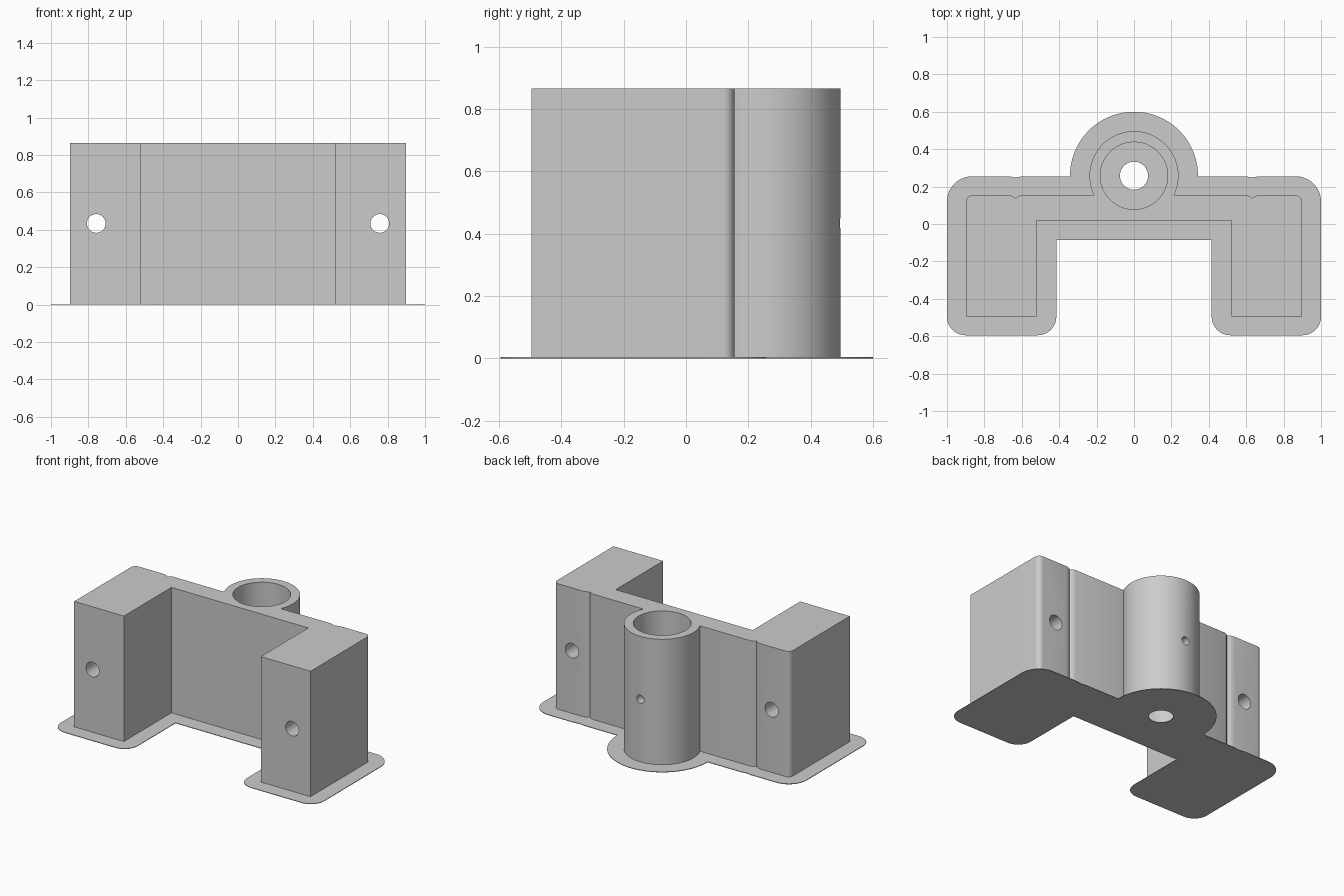
import bpy, bmesh, math
from mathutils import Matrix

old = bpy.data.objects.get("Cube")
if old:
    bpy.data.objects.remove(old, do_unlink=True)

HEIGHT, BRIM = 0.865, 0.004      # top of the bracket, brim thickness
TUBE_Y = 0.258                   # centre of the round socket
GREY = (0.6, 0.6, 0.6, 1)

grey = bpy.data.materials.new("plain_grey")
grey.use_nodes = True
grey.diffuse_color = GREY
grey.node_tree.nodes["Principled BSDF"].inputs["Base Color"].default_value = GREY


def arc(cx, cy, r, start, end, steps=10):
    angles = [math.radians(start + (end - start) * i / steps) for i in range(steps + 1)]
    return [(cx + r * math.cos(a), cy + r * math.sin(a)) for a in angles]


def finish(name, bm):
    bmesh.ops.recalc_face_normals(bm, faces=bm.faces)
    mesh = bpy.data.meshes.new(name)
    bm.to_mesh(mesh)
    bm.free()
    mesh.materials.append(grey)
    obj = bpy.data.objects.new(name, mesh)
    bpy.context.collection.objects.link(obj)
    return obj


def mirrored_slab(name, half, z0, z1):
    """Extrude a half outline, running front centre to back centre, and its mirror."""
    outline = half + [(-x, y) for x, y in reversed(half[1:-1])]
    bm = bmesh.new()
    face = bm.faces.new([bm.verts.new((x, y, z0)) for x, y in outline])
    top = bmesh.ops.extrude_face_region(bm, geom=[face])["geom"]
    verts = [v for v in top if isinstance(v, bmesh.types.BMVert)]
    bmesh.ops.translate(bm, verts=verts, vec=(0, 0, z1 - z0))
    return finish(name, bm)


def drill(target, radius, depth, centre, along_y=False, sides=64):
    """Cut a round hole and discard the cutter."""
    bm = bmesh.new()
    matrix = Matrix.Translation(centre)
    if along_y:
        matrix = matrix @ Matrix.Rotation(math.pi / 2, 4, 'X')
    bmesh.ops.create_cone(bm, cap_ends=True, segments=sides, radius1=radius,
                          radius2=radius, depth=depth, matrix=matrix)
    cutter = finish("hole_cutter", bm)
    cutter.hide_render = True
    mod = target.modifiers.new("hole", 'BOOLEAN')
    mod.operation, mod.solver, mod.object = 'DIFFERENCE', 'EXACT', cutter
    bpy.context.view_layer.objects.active = target
    bpy.ops.object.modifier_apply(modifier=mod.name)
    bpy.data.objects.remove(cutter, do_unlink=True)


# Bracket: two arms, back wall with shallow grooves, round socket
tube_r, wall_y = 0.238, 0.155
meet = math.degrees(math.asin((wall_y - TUBE_Y) / tube_r))
groove = [(0.675, wall_y), (0.658, 0.152), (0.645, 0.147), (0.632, 0.137),
          (0.618, 0.149), (0.6, wall_y)]
bracket = mirrored_slab(
    "bracket_body",
    [(0, 0.02), (0.52, 0.02), (0.52, -0.495), (0.897, -0.495)]
    + arc(0.862, 0.12, 0.035, 0, 90) + groove
    + arc(0, TUBE_Y, tube_r, meet, 90, 40),
    BRIM, HEIGHT)

# Socket bore, arm screw holes and the small set screw hole
drill(bracket, 0.18, 2, (0, TUBE_Y, HEIGHT / 2), sides=96)
for side in (-1, 1):
    drill(bracket, 0.05, 2, (side * 0.758, 0, 0.434), along_y=True)
drill(bracket, 0.028, 0.3, (0, 0.48, 0.434), along_y=True, sides=32)

# Thin brim around the foot, also closing in under the bore
brim = mirrored_slab(
    "base_brim",
    [(0, -0.085), (0.415, -0.085)]
    + arc(0.515, -0.495, 0.1, 180, 270) + arc(0.9, -0.495, 0.1, 270, 360)
    + arc(0.865, 0.12, 0.135, 0, 90)
    + [(0.67, 0.255), (0.632, 0.249), (0.595, 0.255)]
    + arc(0, TUBE_Y, 0.342, -0.5, 90, 40),
    0, BRIM)
drill(brim, 0.075, 1, (0, TUBE_Y, 0))

for obj in (bracket, brim):
    bpy.ops.object.select_all(action='DESELECT')
    obj.select_set(True)
    bpy.context.view_layer.objects.active = obj
    bpy.ops.object.shade_smooth_by_angle(angle=math.radians(30))
